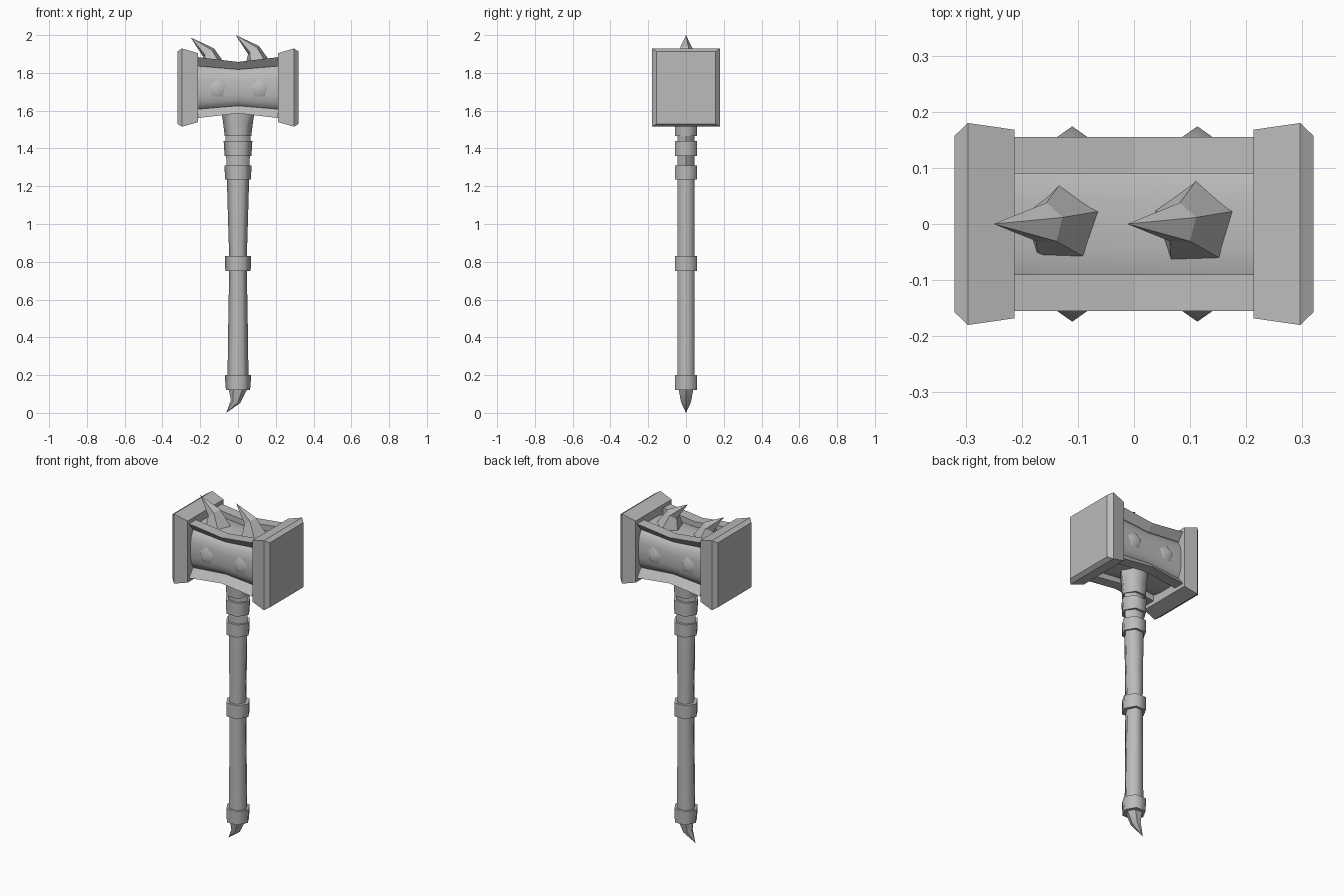
import bpy, bmesh
from math import sin, cos, pi, radians
from mathutils import Vector

cube = bpy.data.objects.get("Cube")
if cube:
    bpy.data.objects.remove(cube, do_unlink=True)

grey = bpy.data.materials.new("plain grey")
grey.use_nodes = True
COLOUR = (0.5, 0.5, 0.5, 1)
grey.diffuse_color = COLOUR
grey.node_tree.nodes["Principled BSDF"].inputs["Base Color"].default_value = COLOUR

HEAD_Z = 1.722


def loft(name, rings, smooth=None):
    """Skin a list of closed rings; a ring of one point makes a tip."""
    bm = bmesh.new()
    loops = [[bm.verts.new(p) for p in ring] for ring in rings]
    for a, b in zip(loops, loops[1:]):
        n = len(a)
        for i in range(n):
            j = (i + 1) % n
            if len(b) == 1:
                bm.faces.new((a[i], a[j], b[0]))
            else:
                bm.faces.new((a[i], a[j], b[j], b[i]))
    for end in (loops[0], loops[-1]):
        if len(end) > 2:
            bm.faces.new(end)
    bmesh.ops.recalc_face_normals(bm, faces=bm.faces)
    mesh = bpy.data.meshes.new(name)
    bm.to_mesh(mesh)
    bm.free()
    obj = bpy.data.objects.new(name, mesh)
    bpy.context.collection.objects.link(obj)
    mesh.materials.append(grey)
    if smooth:
        bpy.ops.object.select_all(action='DESELECT')
        obj.select_set(True)
        bpy.context.view_layer.objects.active = obj
        bpy.ops.object.shade_smooth_by_angle(angle=radians(smooth))
    return obj


def polygon(sides, rx, ry, z, start=0.0, x=0.0, tilt=0.0):
    """Horizontal ring, optionally tilted about y."""
    ring = []
    for i in range(sides):
        a = start + 2 * pi * i / sides
        dx, dy = rx * cos(a), ry * sin(a)
        ring.append(Vector((x + dx * cos(tilt), dy, z + dx * sin(tilt))))
    return ring


# Handle: six-sided shaft sections
def shaft(name, stations):
    loft(name, [polygon(6, rx, ry, z) for z, rx, ry in stations], 65)


shaft("lower_shaft", [(0.15, .056, .052), (0.45, .052, .052), (0.80, .046, .052)])
shaft("upper_shaft", [(0.80, .046, .052), (1.00, .052, .052), (1.27, .060, .052)])
shaft("neck", [(1.27, .060, .052), (1.48, .066, .052)])
shaft("head_collar", [(1.465, .070, .067), (1.53, .078, .068), (1.64, .096, .074)])
for name, low, high, r_low, r_high in (
        ("pommel_ring", 0.12, 0.20, .064, .070),
        ("grip_ring", 0.75, 0.83, .067, .070),
        ("lower_neck_ring", 1.235, 1.31, .068, .072),
        ("upper_neck_ring", 1.36, 1.44, .071, .076)):
    shaft(name, [(low, r_low, .068), (high, r_high, .068)])

# Curved point under the pommel
loft("pommel_spike", [polygon(6, .050, .046, 0.13),
                      polygon(6, .026, .030, 0.06, x=-.013, tilt=-0.3),
                      [(-.062, 0, 0.0)]], 40)


# Head: waisted core and four corner rails
def head_ring(section, x, scale):
    return [(x, y, HEAD_Z + z * scale) for y, z in section]


WAIST = ((-.22, 1.0), (0, .84), (.22, 1.0))
quarter = [(.142, .04), (.134, .08), (.115, .115), (.085, .128), (.04, .135)]
core = (quarter + [(-y, z) for y, z in reversed(quarter)]
        + [(-y, -z) for y, z in quarter] + [(y, -z) for y, z in reversed(quarter)])
loft("head_core", [head_ring(core, x, s) for x, s in WAIST], 50)

rail = [(.09, .162), (.155, .162), (.122, .117), (.09, .105)]
for sy, side in ((-1, "front"), (1, "back")):
    for sz, level in ((-1, "lower"), (1, "upper")):
        section = [(y * sy, z * sz) for y, z in rail]
        loft(f"{side}_{level}_rail", [head_ring(section, x, s) for x, s in WAIST])

# Striking blocks with bevelled outer faces
for sx, side in ((-1, "right"), (1, "left")):
    loft(f"{side}_striking_block", [
        [(sx * x, a * y, HEAD_Z + b * z) for a, b in ((-1, -1), (1, -1), (1, 1), (-1, 1))]
        for x, y, z in ((.213, .168, .183), (.296, .180, .207), (.32, .157, .192))])

# Five-sided studs on front and back
for sy, side in ((-1, "front"), (1, "back")):
    for x, which in ((-.11, "right"), (.113, "left")):
        ring = [(x + p.x, sy * .132, 1.717 + p.y)
                for p in polygon(5, .063, .063, 0, start=pi / 2)]
        loft(f"{side}_{which}_stud", [ring, [(x, sy * .174, 1.717)]], 65)

# Two hooked spikes on top
for x, lift, which in ((-.125, 0, "right"), (.113, .013, "left")):
    loft(f"{which}_top_spike", [
        polygon(5, .080, .080, 1.82 + lift, start=pi / 10, x=x),
        polygon(5, .038, .038, 1.908 + lift, start=pi / 10, x=x - .031, tilt=0.65),
        [(x - .125, 0, 1.987 + lift)]])
